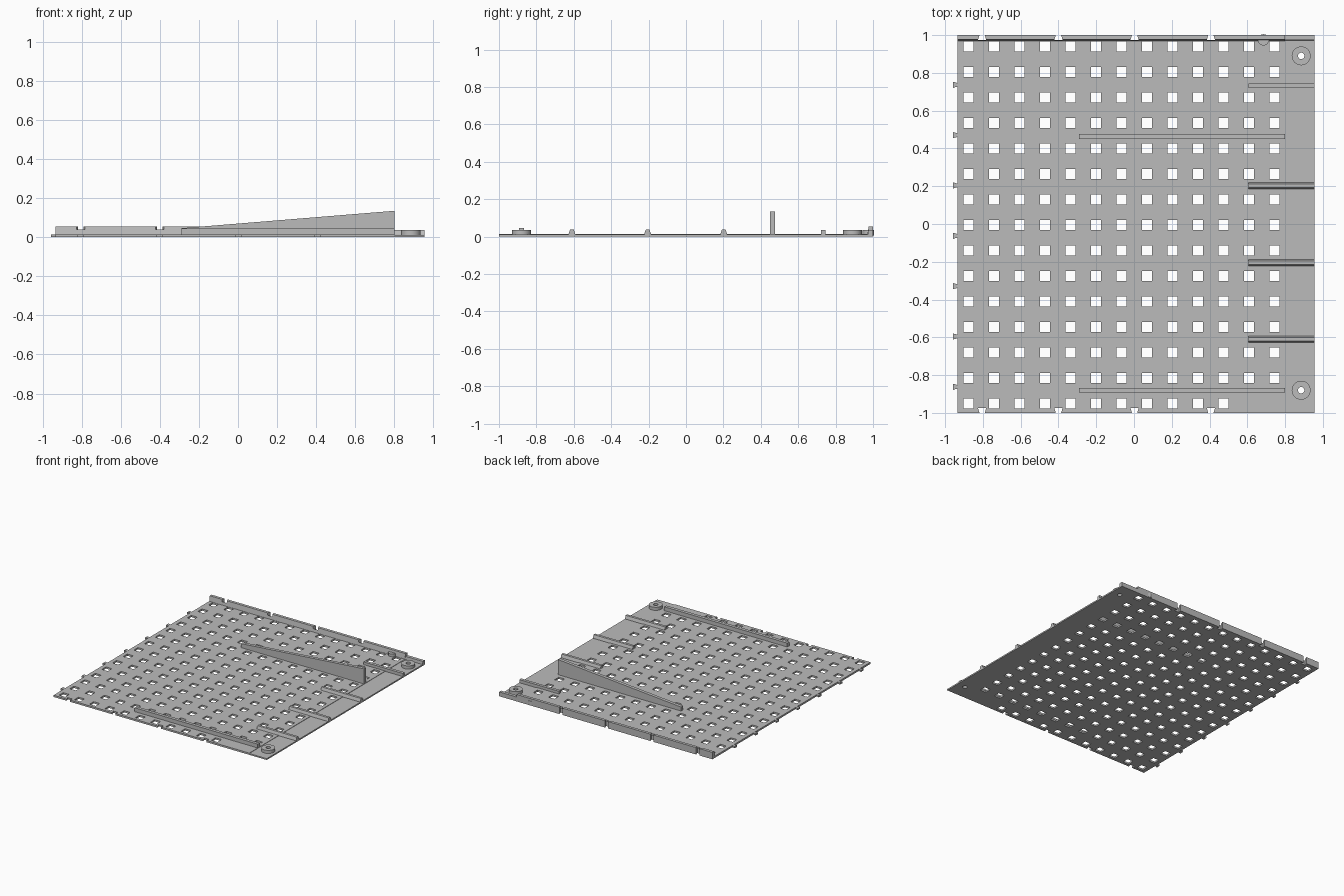
import bpy
import bmesh
from mathutils import Matrix, Vector

cube = bpy.data.objects.get("Cube")
if cube:
    bpy.data.objects.remove(cube, do_unlink=True)

grey = bpy.data.materials.new("light grey")
grey.use_nodes = True
COLOUR = (0.5, 0.5, 0.5, 1)
grey.diffuse_color = COLOUR
grey.node_tree.nodes["Principled BSDF"].inputs["Base Color"].default_value = COLOUR

PLATE_TOP = 0.014
LEFT, STEP, RIGHT = -0.934, 0.8, 0.955


def finish(bm, name):
    bmesh.ops.recalc_face_normals(bm, faces=bm.faces)
    mesh = bpy.data.meshes.new(name)
    bm.to_mesh(mesh)
    bm.free()
    mesh.materials.append(grey)
    obj = bpy.data.objects.new(name, mesh)
    bpy.context.collection.objects.link(obj)
    return obj


def add_prism(bm, points, sweep):
    """Sweep a closed 3D outline along a vector."""
    face = bm.faces.new([bm.verts.new(p) for p in points])
    ext = bmesh.ops.extrude_face_region(bm, geom=[face])["geom"]
    verts = [g for g in ext if isinstance(g, bmesh.types.BMVert)]
    bmesh.ops.translate(bm, verts=verts, vec=Vector(sweep))


def add_box(bm, x0, x1, y0, y1, z0, z1):
    add_prism(bm, [(x0, y0, z0), (x1, y0, z0), (x1, y1, z0), (x0, y1, z0)],
              (0, 0, z1 - z0))


def add_cylinder(bm, x, y, radius, z0, z1, sides=32):
    bmesh.ops.create_cone(bm, cap_ends=True, segments=sides, radius1=radius,
                          radius2=radius, depth=z1 - z0,
                          matrix=Matrix.Translation((x, y, (z0 + z1) / 2)))


def bar_along_x(name, x0, x1, profile):
    bm = bmesh.new()
    add_prism(bm, [(x0, y, z) for y, z in profile], (x1 - x0, 0, 0))
    return finish(bm, name)


# Cutter: square hole grid, dovetail sockets and screw holes
BOSSES = [(0.885, 0.89), (0.885, -0.88)]
bm = bmesh.new()
PITCH, HALF = 0.135, 0.0265
for row in range(15):
    for col in range(13):
        if row == 0 and col > 10:
            continue
        x, y = -0.875 + PITCH * col, -0.95 + PITCH * row
        add_box(bm, x - HALF, x + HALF, y - HALF, y + HALF, -0.1, 0.1)
for x in (-0.804, -0.4, 0.003, 0.407):
    for side in (-1, 1):
        add_prism(bm, [(x - 0.011, side * 1.01, -0.1), (x + 0.011, side * 1.01, -0.1),
                       (x + 0.022, side * 0.974, -0.1), (x - 0.022, side * 0.974, -0.1)],
                  (0, 0, 0.3))
for x, y in BOSSES:
    add_cylinder(bm, x, y, 0.017, -0.1, 0.1)
cutter = finish(bm, "hole_cutter")
cutter.hide_render = True


def cut(obj):
    mod = obj.modifiers.new("holes", "BOOLEAN")
    mod.operation = "DIFFERENCE"
    mod.solver = "EXACT"
    mod.object = cutter
    bpy.context.view_layer.objects.active = obj
    bpy.ops.object.modifier_apply(modifier=mod.name)


# Base plate with a slightly lower strip on one side
bm = bmesh.new()
add_prism(bm, [(LEFT, -1, 0), (RIGHT, -1, 0), (RIGHT, -1, 0.011), (STEP, -1, 0.011),
               (STEP, -1, PLATE_TOP), (LEFT, -1, PLATE_TOP)], (0, 2, 0))
cut(finish(bm, "base_plate"))

# Back wall, tall along the grid and low beside the strip
cut(bar_along_x("back_wall", LEFT, STEP,
                [(0.969, 0.01), (1, 0.01), (1, 0.055), (0.977, 0.055)]))
bar_along_x("low_back_wall", STEP, RIGHT,
            [(0.972, 0.008), (1, 0.008), (1, 0.035), (0.975, 0.035)])

# Screw bosses
for i, (x, y) in enumerate(BOSSES):
    bm = bmesh.new()
    add_cylinder(bm, x, y, 0.05, 0.005, 0.036)
    boss = finish(bm, f"screw_boss_{i + 1}")
    cut(boss)
    boss.select_set(True)
    bpy.ops.object.shade_smooth_by_angle()
    boss.select_set(False)
bpy.data.objects.remove(cutter, do_unlink=True)

# Dovetail tabs on the open edge
bm = bmesh.new()
for i in range(7):
    y = -0.862 + 0.2665 * i
    add_prism(bm, [(LEFT + 0.004, y - 0.008, 0), (LEFT + 0.004, y + 0.008, 0),
                   (-0.957, y + 0.016, 0), (-0.957, y - 0.016, 0)], (0, 0, PLATE_TOP))
finish(bm, "dovetail_tabs")

# Tapered wedge rib
bm = bmesh.new()
add_prism(bm, [(-0.29, 0.45, 0.005), (STEP, 0.45, 0.005),
               (STEP, 0.45, 0.135), (-0.29, 0.45, 0.046)], (0, 0.026, 0))
finish(bm, "wedge_rib")

# Long low rib
bar_along_x("long_rib", -0.29, STEP,
            [(-0.893, 0.005), (-0.867, 0.005), (-0.867, 0.045), (-0.893, 0.045)])

# Short cross ribs with sloped sides, and one straight rib
for i, y in enumerate((-0.61, -0.205, 0.202)):
    bar_along_x(f"short_rib_{i + 1}", 0.605, RIGHT,
                [(y - 0.018, 0.008), (y + 0.018, 0.008), (y + 0.018, 0.014),
                 (y + 0.01, 0.037), (y - 0.01, 0.037), (y - 0.018, 0.014)])
bar_along_x("straight_rib", 0.605, RIGHT,
            [(0.721, 0.008), (0.745, 0.008), (0.745, 0.036), (0.721, 0.036)])

# Small rounded stop against the back wall
bm = bmesh.new()
add_cylinder(bm, 0.685, 0.975, 0.03, 0.005, 0.036, 24)
finish(bm, "wall_stop")
